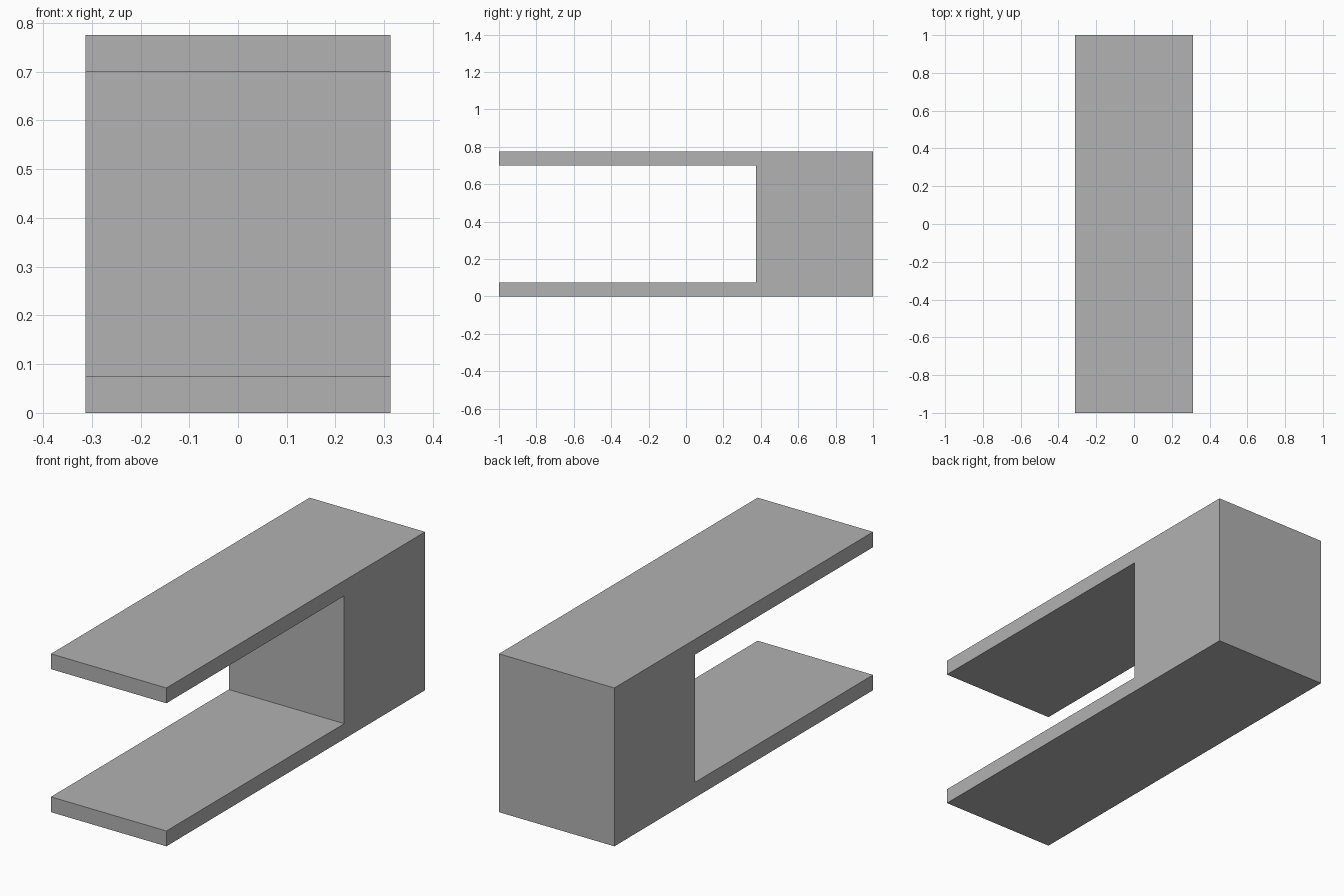
import bpy
import bmesh

cube = bpy.data.objects.get("Cube")
if cube:
    bpy.data.objects.remove(cube, do_unlink=True)

WIDTH, HEIGHT, PLATE = 0.625, 0.775, 0.075
FRONT, BACK, BLOCK_FRONT = -1.0, 1.0, 0.375

# Plain grey material
grey = bpy.data.materials.new("plain_grey")
grey.use_nodes = True
colour = (0.445, 0.445, 0.445, 1)
grey.diffuse_color = colour
grey.node_tree.nodes["Principled BSDF"].inputs["Base Color"].default_value = colour

# Side profile (y, z): solid back block with a top and a bottom plate
profile = [
    (FRONT, 0), (BACK, 0), (BACK, HEIGHT), (FRONT, HEIGHT),
    (FRONT, HEIGHT - PLATE), (BLOCK_FRONT, HEIGHT - PLATE),
    (BLOCK_FRONT, PLATE), (FRONT, PLATE),
]

# Extrude the profile across the width
bm = bmesh.new()
side = bm.faces.new([bm.verts.new((-WIDTH / 2, y, z)) for y, z in profile])
result = bmesh.ops.extrude_face_region(bm, geom=[side], use_keep_orig=True)
moved = [v for v in result["geom"] if isinstance(v, bmesh.types.BMVert)]
bmesh.ops.translate(bm, verts=moved, vec=(WIDTH, 0, 0))
bmesh.ops.recalc_face_normals(bm, faces=bm.faces)

mesh = bpy.data.meshes.new("forked_block")
bm.to_mesh(mesh)
bm.free()
mesh.materials.append(grey)
forked_block = bpy.data.objects.new("forked_block", mesh)
bpy.context.collection.objects.link(forked_block)
